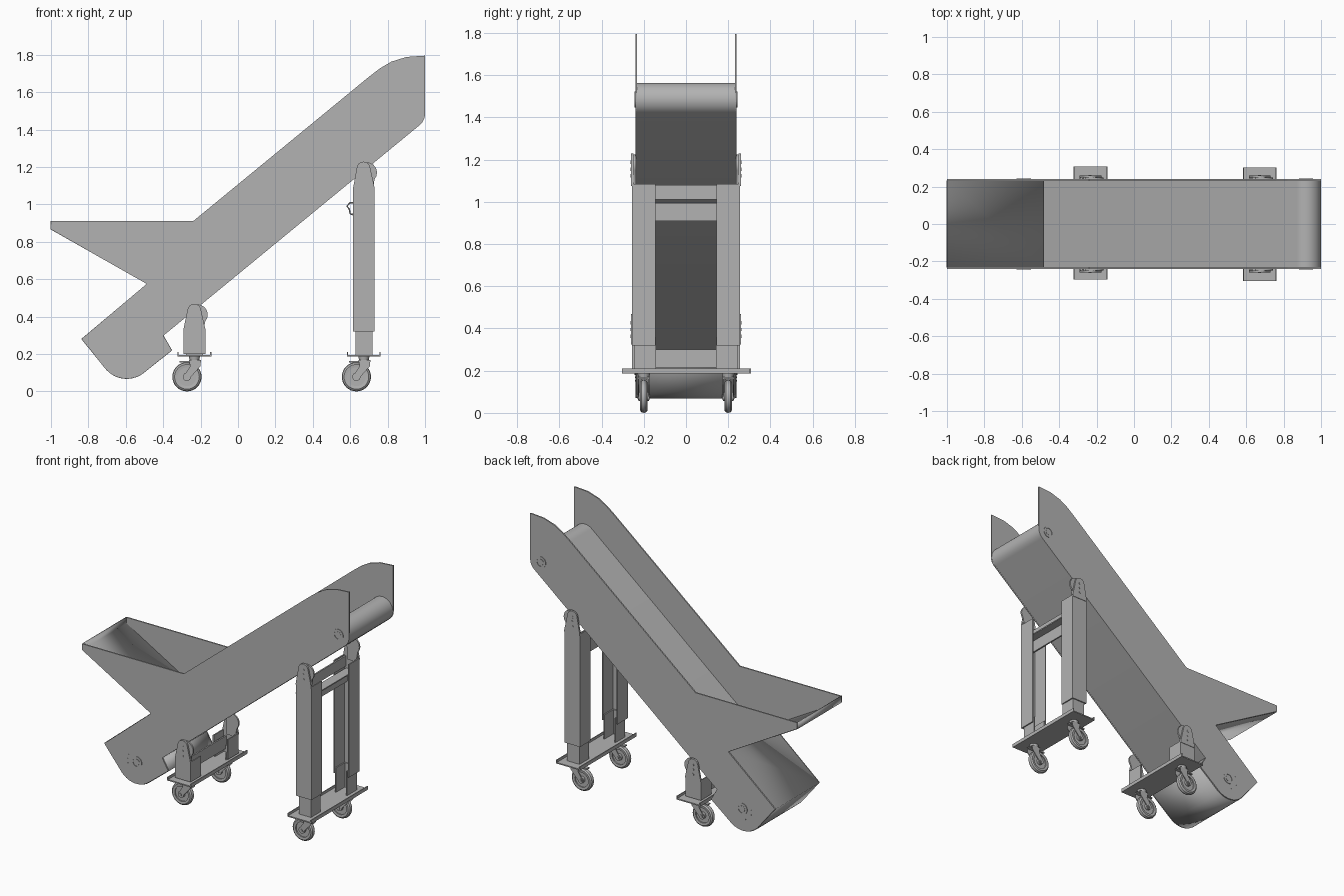
import bpy, bmesh
from math import sin, cos, radians, pi
from mathutils import Vector, Matrix

cube = bpy.data.objects.get("Cube")
if cube:
    bpy.data.objects.remove(cube, do_unlink=True)

grey = bpy.data.materials.new("machine_grey")
grey.use_nodes = True
grey.diffuse_color = (0.45, 0.45, 0.45, 1)
grey.node_tree.nodes["Principled BSDF"].inputs["Base Color"].default_value = grey.diffuse_color


def finish(name, bm, smooth=False):
    bmesh.ops.recalc_face_normals(bm, faces=bm.faces)
    mesh = bpy.data.meshes.new(name)
    bm.to_mesh(mesh)
    bm.free()
    obj = bpy.data.objects.new(name, mesh)
    bpy.context.collection.objects.link(obj)
    mesh.materials.append(grey)
    if smooth:
        bpy.ops.object.select_all(action='DESELECT')
        obj.select_set(True)
        bpy.context.view_layer.objects.active = obj
        bpy.ops.object.shade_smooth_by_angle(angle=radians(30))
    return obj


def arc(cx, cz, r, a0, a1, n=10):
    """Points on an arc in the side plane, angles in degrees."""
    angles = [radians(a0 + (a1 - a0) * i / n) for i in range(n + 1)]
    return [(cx + r * cos(a), cz + r * sin(a)) for a in angles]


def prism(name, pts, y0, y1, smooth=False):
    """Side outline extruded across the width."""
    bm = bmesh.new()
    face = bm.faces.new([bm.verts.new((x, y0, z)) for x, z in pts])
    out = bmesh.ops.extrude_face_region(bm, geom=[face])
    verts = [v for v in out["geom"] if isinstance(v, bmesh.types.BMVert)]
    bmesh.ops.translate(bm, vec=(0, y1 - y0, 0), verts=verts)
    return finish(name, bm, smooth)


def box(name, x0, x1, y0, y1, z0, z1):
    return prism(name, [(x0, z0), (x1, z0), (x1, z1), (x0, z1)], y0, y1)


def disc(name, x, z, r, y0, y1, n=24):
    return prism(name, arc(x, z, r, 0, 360 - 360 / n, n - 1), y0, y1, True)


def ring(name, x, y, z, profile, n=32):
    """Lathe a closed (radius, offset) profile around the y direction."""
    bm = bmesh.new()
    loops = [[bm.verts.new((x + r * cos(a), y + o, z + r * sin(a))) for r, o in profile]
             for a in (2 * pi * i / n for i in range(n))]
    m = len(profile)
    for i in range(n):
        a, b = loops[i], loops[(i + 1) % n]
        for j in range(m):
            bm.faces.new((a[j], a[(j + 1) % m], b[(j + 1) % m], b[j]))
    return finish(name, bm, True)


def sheet(name, pts, half, thick):
    """Bent sheet metal following a side path."""
    bm = bmesh.new()
    rows = [[bm.verts.new((x, y, z)) for y in (-half, half)] for x, z in pts]
    for a, b in zip(rows, rows[1:]):
        bm.faces.new((a[0], a[1], b[1], b[0]))
    obj = finish(name, bm, True)
    mod = obj.modifiers.new("thickness", 'SOLIDIFY')
    mod.thickness, mod.offset = thick, 0
    return obj


def channel(name, x0, x1, y_out, y_in, z0, z1, t=0.008):
    """Upright C section with its open side facing inward."""
    s = 1 if y_out > 0 else -1
    section = [(x0, y_in), (x0, y_out), (x1, y_out), (x1, y_in), (x1 - t, y_in),
               (x1 - t, y_out - s * t), (x0 + t, y_out - s * t), (x0 + t, y_in)]
    bm = bmesh.new()
    face = bm.faces.new([bm.verts.new((x, y, z0)) for x, y in section])
    out = bmesh.ops.extrude_face_region(bm, geom=[face])
    bmesh.ops.translate(bm, vec=(0, 0, z1 - z0),
                        verts=[v for v in out["geom"] if isinstance(v, bmesh.types.BMVert)])
    return finish(name, bm)


# Main body: two side plates joined by a tail casing and a feed hopper
SLOPE = -50.6
head, tail = (0.92, 1.485), (-0.587, 0.247)
tail_arc = arc(-0.595, 0.215, 0.145, SLOPE, -138)
casing = [(-0.40, 0.297), (-0.355, 0.22)] + tail_arc + [
    (-0.835, 0.28), (-0.485, 0.575), (-1, 0.868), (-1, 0.91)]
outline = casing + [(-0.24, 0.91), (0.70, 1.682), (0.76, 1.728), (0.82, 1.763),
                    (0.90, 1.788), (1, 1.795)] + arc(*head, 0.08, 0, SLOPE, 6)
for side, s in (("front", -1), ("back", 1)):
    prism(side + "_side_plate", outline, s * 0.231, s * 0.24)
sheet("tail_casing_and_hopper", casing, 0.232, 0.006)

# Belt loop around the head and tail drums
prism("belt", arc(*head, 0.079, SLOPE, SLOPE + 180, 20)
      + arc(*tail, 0.079, SLOPE + 180, SLOPE + 360, 20), -0.231, 0.231, True)

# Drum bearings and rivets on both plates
for side, s in (("front", -1), ("back", 1)):
    for end, (x, z) in (("head", head), ("tail", (-0.59, 0.218))):
        ring(f"{side}_{end}_bearing", x, s * 0.24, z,
             [(0.028, 0), (0.028, s * 0.003), (0.038, s * 0.003), (0.038, 0)])
        disc(f"{side}_{end}_shaft", x, z, 0.02, s * 0.235, s * 0.2415)
    for i in range(5):
        a = radians(150 + i * 25)
        disc(f"{side}_tail_rivet", -0.59 + 0.07 * cos(a), 0.218 + 0.07 * sin(a),
             0.003, s * 0.238, s * 0.2415, 8)


def caster(name, x, y):
    wx, wz = x - 0.04, 0.078
    ring(name + "_tyre", wx, y, wz, [(0.05, -0.016), (0.066, -0.018), (0.075, -0.011),
                                     (0.078, 0), (0.075, 0.011), (0.066, 0.018), (0.05, 0.016)])
    disc(name + "_wheel_web", wx, wz, 0.051, y - 0.008, y + 0.008)
    disc(name + "_hub", wx, wz, 0.022, y - 0.024, y + 0.024)
    disc(name + "_axle", wx, wz, 0.01, y - 0.032, y + 0.032, 12)
    for s in (-1, 1):
        prism(name + "_fork_arm", arc(wx, wz, 0.017, 150, 330, 8)
              + [(x + 0.032, 0.135), (x + 0.035, 0.168), (x - 0.03, 0.168), (x - 0.022, 0.135)],
              y + s * 0.023, y + s * 0.028)
    box(name + "_fork_crown", x - 0.03, x + 0.035, y - 0.028, y + 0.028, 0.161, 0.169)
    box(name + "_brake_pedal", x - 0.08, x - 0.025, y - 0.013, y + 0.013, 0.155, 0.163)
    bm = bmesh.new()
    bmesh.ops.create_cone(bm, cap_ends=True, segments=20, radius1=0.026, radius2=0.03,
                          depth=0.022, matrix=Matrix.Translation((x, y, 0.178)))
    finish(name + "_swivel", bm, True)


def leg_frame(name, x, pivot, z_tube, z_top, y0, y1):
    """Base tray on casters with a telescopic channel leg each side."""
    box(name + "_base_tray", x - 0.09, x + 0.09, y0, y1, 0.187, 0.195)
    for s in (-1, 1):
        box(name + "_tray_lip", x + s * 0.09, x + s * 0.084, y0, y1, 0.187, 0.211)
        side = name + ("_front" if s < 0 else "_back")
        caster(side + "_caster", x, s * 0.2)
        channel(side + "_inner_leg", x - 0.046, x + 0.046, s * 0.245, s * 0.142, 0.195, z_tube + 0.04)
        channel(side + "_outer_leg", x - 0.058, x + 0.058, s * 0.257, s * 0.145, z_tube, z_top)
        # Rounded pivot bracket with bolt heads and the ear on the plate
        prism(side + "_bracket", [(x - 0.058, z_top - 0.01), (x + 0.058, z_top - 0.01),
                                  (x + 0.058, z_top)]
              + arc(pivot[0], pivot[1], 0.036, 15, 165) + [(x - 0.058, z_top)],
              s * 0.248, s * 0.26)
        prism(side + "_ear", [(x - 0.02, z_top - 0.02), (x + 0.045, z_top - 0.02)]
              + arc(pivot[0] + 0.017, pivot[1] - 0.022, 0.055, -40, 140),
              s * 0.238, s * 0.249, True)
        for i in range(3):
            disc(side + "_bracket_bolt", pivot[0], pivot[1] - 0.005 - i * 0.032, 0.008,
                 s * 0.255, s * 0.2625, 12)


leg_frame("short_leg", -0.233, (-0.234, 0.432), 0.20, 0.335, -0.297, 0.307)
leg_frame("tall_leg", 0.673, (0.671, 1.192), 0.32, 1.085, -0.304, 0.302)

# Cross members tying each pair of legs together
box("tall_leg_cross_plate", 0.635, 0.645, -0.25, 0.25, 0.91, 0.99)
box("tall_leg_cross_ledge", 0.635, 0.70, -0.25, 0.25, 0.99, 0.998)
box("tall_leg_upper_cross_plate", 0.625, 0.635, -0.25, 0.25, 1.01, 1.08)
box("short_leg_cross_plate", -0.27, -0.26, -0.25, 0.25, 0.215, 0.30)

# Small latch handle beside the tall front leg
curve = bpy.data.curves.new("latch_handle", 'CURVE')
curve.dimensions = '3D'
curve.bevel_depth = 0.004
spline = curve.splines.new('POLY')
path = [(0.616, 1.01), (0.597, 1.008), (0.583, 0.99), (0.595, 0.975), (0.60, 0.95), (0.616, 0.945)]
spline.points.add(len(path) - 1)
for point, (x, z) in zip(spline.points, path):
    point.co = (x, -0.21, z, 1)
latch = bpy.data.objects.new("latch_handle", curve)
curve.materials.append(grey)
bpy.context.collection.objects.link(latch)
